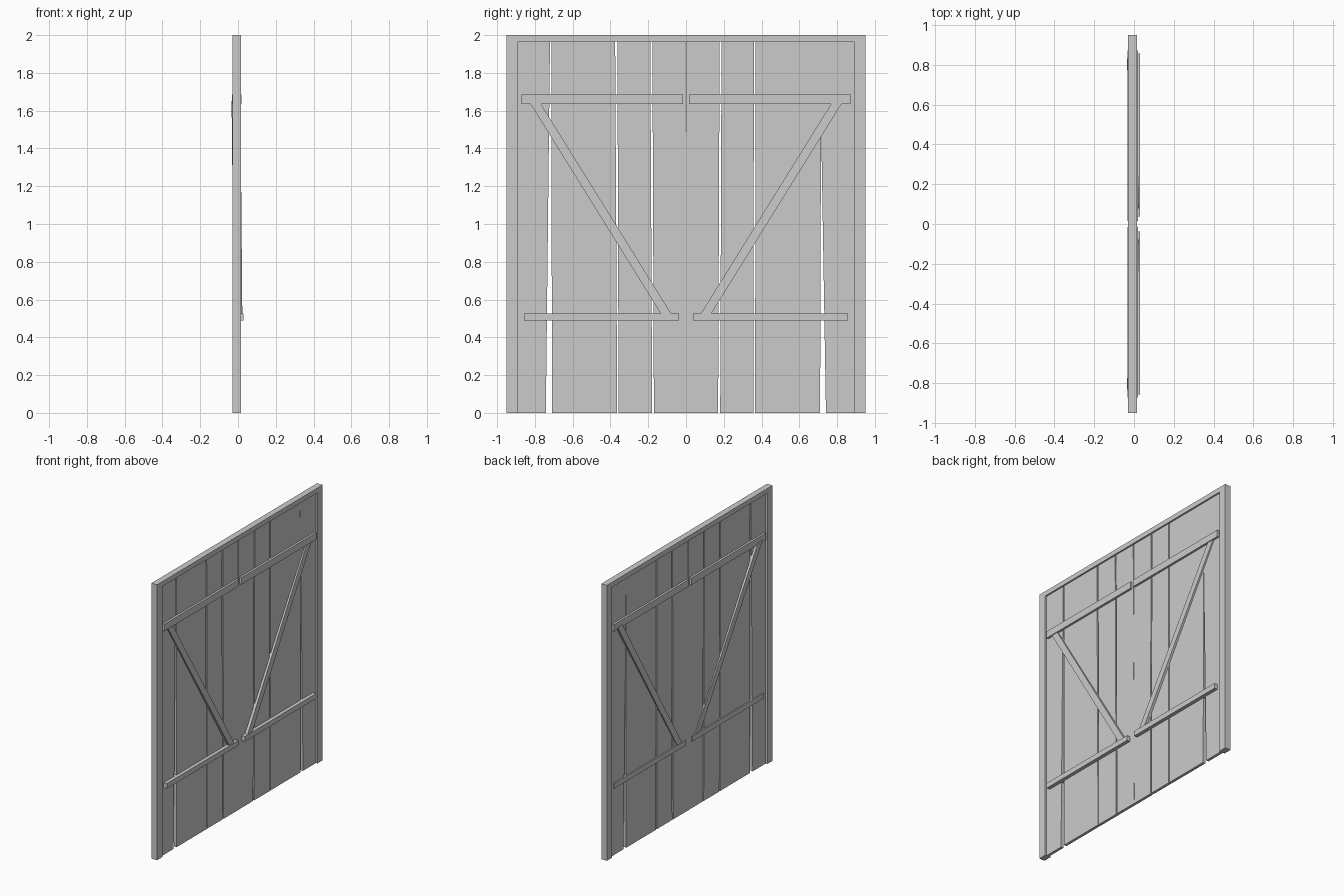
import bpy

if "Cube" in bpy.data.objects:
    bpy.data.objects.remove(bpy.data.objects["Cube"])


def prism(name, outline, mirror=False):
    """outline: (y, z, x_back, x_front) per corner, counter-clockwise seen from +x."""
    n = len(outline)
    verts = [(xb, y, z) for y, z, xb, xf in outline]
    verts += [(xf, y, z) for y, z, xb, xf in outline]
    faces = [list(range(n))[::-1], list(range(n, 2 * n))]
    faces += [[i, (i + 1) % n, n + (i + 1) % n, n + i] for i in range(n)]
    mesh = bpy.data.meshes.new(name)
    mesh.from_pydata(verts, [], faces)
    ob = bpy.data.objects.new(name, mesh)
    bpy.context.collection.objects.link(ob)
    if mirror:
        mod = ob.modifiers.new("mirror", 'MIRROR')
        mod.use_axis = (False, True, False)
        mod.use_clip = False
        mod.use_mirror_merge = False
    return ob


def box(name, y0, y1, z0, z1, xb, xf, mirror=False):
    return prism(name, [(y, z, xb, xf) for y, z in
                        ((y0, z0), (y1, z0), (y1, z1), (y0, z1))], mirror)


# outer frame: one inverted U
F = (-0.03, 0.015)
half = [(0.95, 0), (0.95, 2), (-0.95, 2), (-0.95, 0),
        (-0.89, 0), (-0.89, 1.965), (0.89, 1.965), (0.89, 0)]
prism("door_frame", [(y, z, *F) for y, z in half])

# slightly crooked planks: bottom left, bottom right, top right, top left
planks = [
    (-0.89, -0.742, -0.720, -0.89),
    (-0.710, -0.364, -0.375, -0.712),
    (-0.357, -0.179, -0.189, -0.363),
    (-0.170, 0.007, -0.004, -0.178),
    (-0.007, 0.170, 0.178, 0.004),
    (0.181, 0.358, 0.359, 0.188),
    (0.366, 0.710, 0.716, 0.368),
    (0.741, 0.89, 0.89, 0.708),
]
for i, (bl, br, tr, tl) in enumerate(planks):
    s = 0.0006 * (i % 2)
    xs = (-0.017 + s, 0.003 + s)
    prism(f"plank_{i + 1}", [(bl, 0, *xs), (br, 0, *xs),
                             (tr, 1.968, *xs), (tl, 1.968, *xs)])

# horizontal battens on both door leaves
box("upper_batten", 0.015, 0.872, 1.635, 1.685, -0.032, 0.019, True)
box("lower_batten", 0.037, 0.857, 0.488, 0.525, -0.025, 0.029, True)

# diagonal braces, leaning slightly backwards towards the top
lo, hi = (-0.022, 0.023), (-0.034, 0.013)
prism("diagonal_brace", [(0.069, 0.51, *lo), (0.124, 0.51, *lo),
                         (0.832, 1.65, *hi), (0.777, 1.65, *hi)], True)
